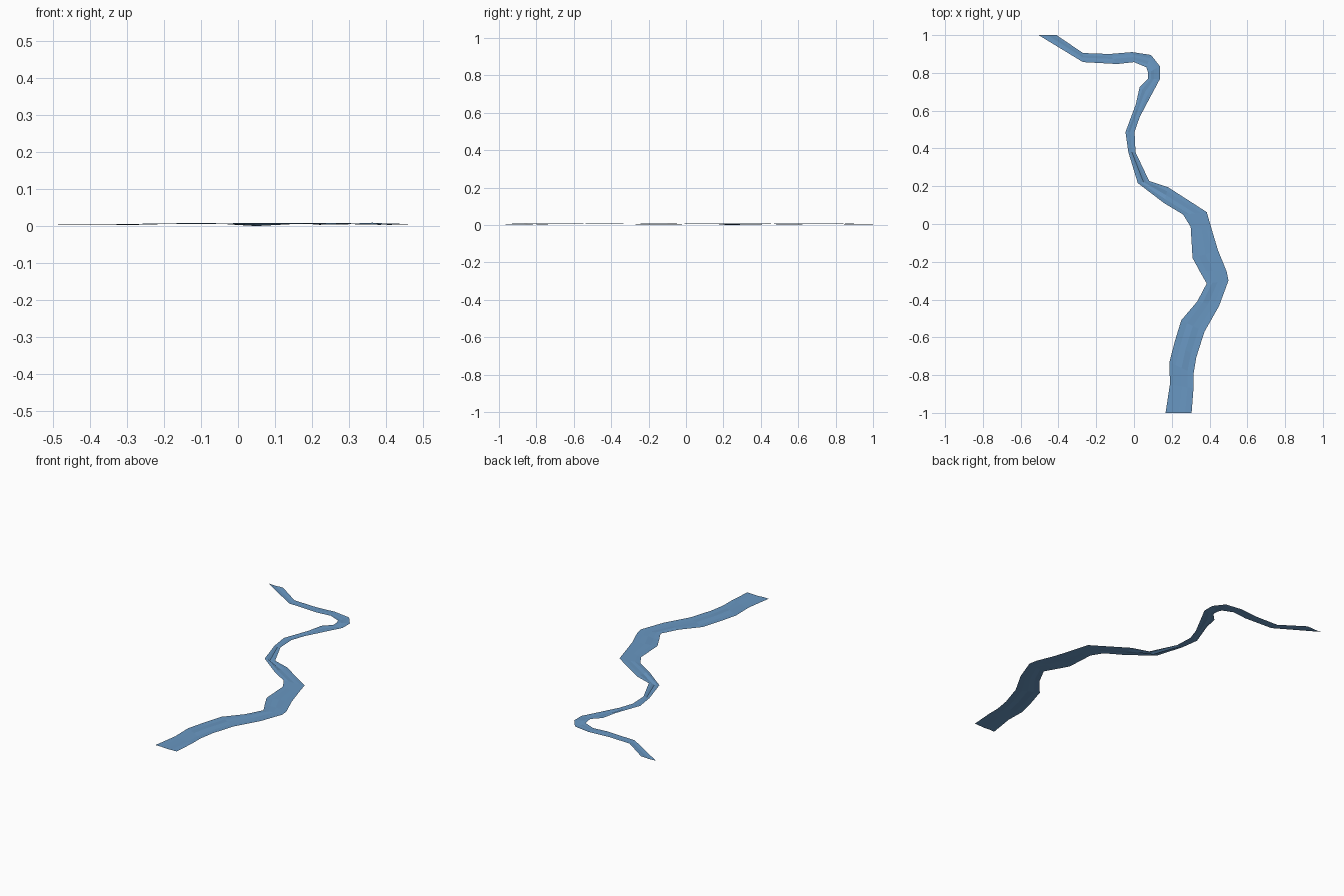
import bpy, bmesh, random
from mathutils import Vector

random.seed(4)

# Bank pairs going downstream: left x, left y, right x, right y
BANKS = [
    (-.505, 1.0, -.41, 1.0), (-.27, .857, -.27, .905), (-.09, .847, -.13, .90),
    (0, .857, -.01, .91), (.065, .83, .09, .895), (.075, .80, .137, .835),
    (.075, .77, .137, .767), (.03, .725, .085, .67), (.01, .635, .03, .566),
    (-.045, .487, .003, .487), (-.03, .38, .008, .38), (.02, .217, .08, .228),
    (.16, .11, .18, .195), (.26, .05, .385, .063), (.30, -.015, .415, -.04),
    (.31, -.18, .445, -.14), (.348, -.25, .49, -.25), (.385, -.315, .50, -.30),
    (.335, -.41, .45, -.435), (.25, -.51, .373, -.57), (.215, -.625, .33, -.705),
    (.188, -.73, .315, -.795), (.19, -.85, .315, -.87), (.167, -1.0, .305, -1.0),
]
LANES = 4       # strips across the water
LEVEL = 0.006   # mean water height

# River surface: lanes lofted between the banks, with faint ripples inside
bm = bmesh.new()
rows = []
for lx, ly, rx, ry in BANKS:
    left, right = Vector((lx, ly, LEVEL)), Vector((rx, ry, LEVEL))
    row = []
    for j in range(LANES + 1):
        p = left.lerp(right, j / LANES)
        if 0 < j < LANES:
            p.z += random.uniform(-0.003, 0.003)
        row.append(bm.verts.new(p))
    rows.append(row)
rows[11][2].co.z = 0.0    # deepest ripple rests on the ground
for a, b in zip(rows, rows[1:]):
    for j in range(LANES):
        bm.faces.new((a[j], b[j], b[j + 1], a[j + 1]))

mesh = bpy.data.meshes.new("river_water")
bm.to_mesh(mesh)
bm.free()
river = bpy.data.objects.new("river_water", mesh)
bpy.context.collection.objects.link(river)

# Water colour
water = bpy.data.materials.new("water_blue")
water.diffuse_color = (0.14, 0.31, 0.54, 1)
mesh.materials.append(water)
